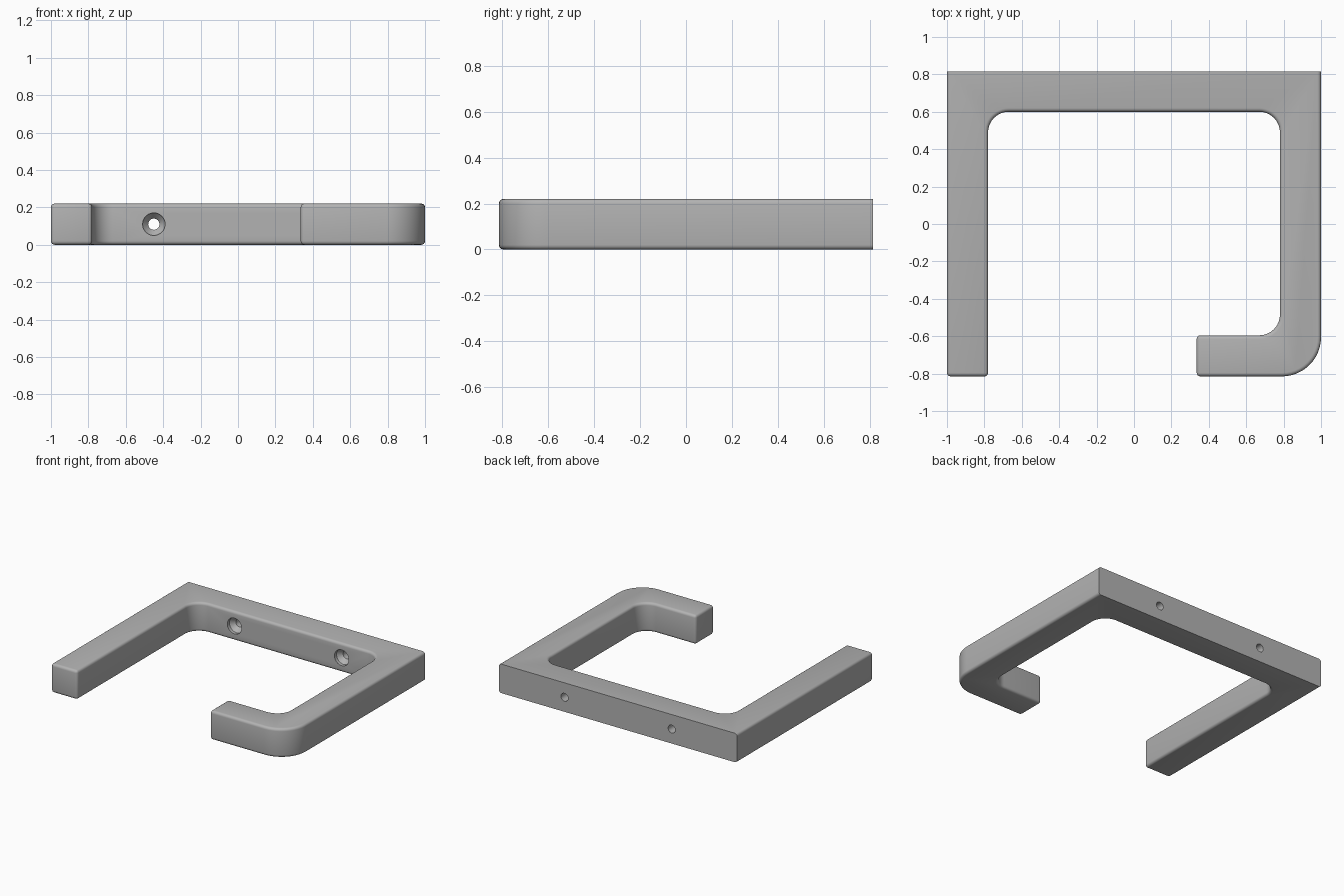
import bpy, bmesh, math
from mathutils import Matrix

cube = bpy.data.objects.get("Cube")
if cube:
    bpy.data.objects.remove(cube, do_unlink=True)

HEIGHT, BACK, ROUND = 0.22, 0.815, 0.02

grey = bpy.data.materials.new("plain grey")
grey.use_nodes = True
colour = (0.45, 0.45, 0.45, 1)
grey.diffuse_color = colour
grey.node_tree.nodes["Principled BSDF"].inputs["Base Color"].default_value = colour


def add_object(name, bm):
    bmesh.ops.recalc_face_normals(bm, faces=bm.faces)
    mesh = bpy.data.meshes.new(name)
    bm.to_mesh(mesh)
    bm.free()
    mesh.materials.append(grey)
    obj = bpy.data.objects.new(name, mesh)
    bpy.context.collection.objects.link(obj)
    return obj


def upright_at(bm, x, y):
    return [e for e in bm.edges
            if all(abs(v.co.x - x) < 1e-4 and abs(v.co.y - y) < 1e-4 for v in e.verts)]


# Hook outline: back bar, straight left arm, right arm with a returning lip
outline = [(-1, BACK), (-1, -BACK), (-0.78, -BACK), (-0.78, 0.6), (0.78, 0.6),
           (0.78, -0.595), (0.335, -0.595), (0.335, -BACK), (1, -BACK), (1, BACK)]
bm = bmesh.new()
face = bm.faces.new([bm.verts.new((x, y, 0)) for x, y in outline])
top = bmesh.ops.extrude_face_region(bm, geom=[face])["geom"]
bmesh.ops.translate(bm, vec=(0, 0, HEIGHT),
                    verts=[g for g in top if isinstance(g, bmesh.types.BMVert)])
bmesh.ops.recalc_face_normals(bm, faces=bm.faces)

# Large corner fillets
for corner, radius in ((3, 0.11), (4, 0.11), (5, 0.11), (8, 0.21)):
    bmesh.ops.bevel(bm, geom=upright_at(bm, *outline[corner]), offset=radius,
                    offset_type='OFFSET', segments=12, profile=0.5, affect='EDGES')

# Small rounding on every sharp edge except those of the flat mounting face
sharp = [e for e in bm.edges if e.calc_face_angle(0) > math.radians(40)
         and not all(v.co.y > BACK - 1e-4 for v in e.verts)]
bmesh.ops.bevel(bm, geom=sharp, offset=ROUND, offset_type='OFFSET',
                segments=4, profile=0.5, affect='EDGES')
holder = add_object("holder_frame", bm)

# Countersunk screw holes, cut by a lathed profile of (radius, y)
screw_profile = [(0, 0.55), (0.06, 0.55), (0.06, 0.625), (0.03, 0.66), (0.03, 0.85), (0, 0.85)]
for x in (-0.45, 0.45):
    bm = bmesh.new()
    verts = [bm.verts.new((r, y, 0)) for r, y in screw_profile]
    edges = [bm.edges.new(pair) for pair in zip(verts, verts[1:])]
    bmesh.ops.spin(bm, geom=verts + edges, cent=(0, 0, 0), axis=(0, 1, 0),
                   angle=math.tau, steps=32)
    bmesh.ops.remove_doubles(bm, verts=bm.verts, dist=1e-4)
    bmesh.ops.transform(bm, matrix=Matrix.Translation((x, 0, HEIGHT / 2)), verts=bm.verts)
    cutter = add_object("screw_cutter", bm)
    cutter.hide_render = True
    cut = holder.modifiers.new("screw_hole", 'BOOLEAN')
    cut.object, cut.operation, cut.solver = cutter, 'DIFFERENCE', 'EXACT'
    bpy.context.view_layer.objects.active = holder
    bpy.ops.object.modifier_apply(modifier=cut.name)
    bpy.data.objects.remove(cutter, do_unlink=True)

# Smooth rounded surfaces, crisp mounting edges
bpy.ops.object.select_all(action='DESELECT')
holder.select_set(True)
bpy.context.view_layer.objects.active = holder
bpy.ops.object.shade_smooth_by_angle(angle=math.radians(35))
